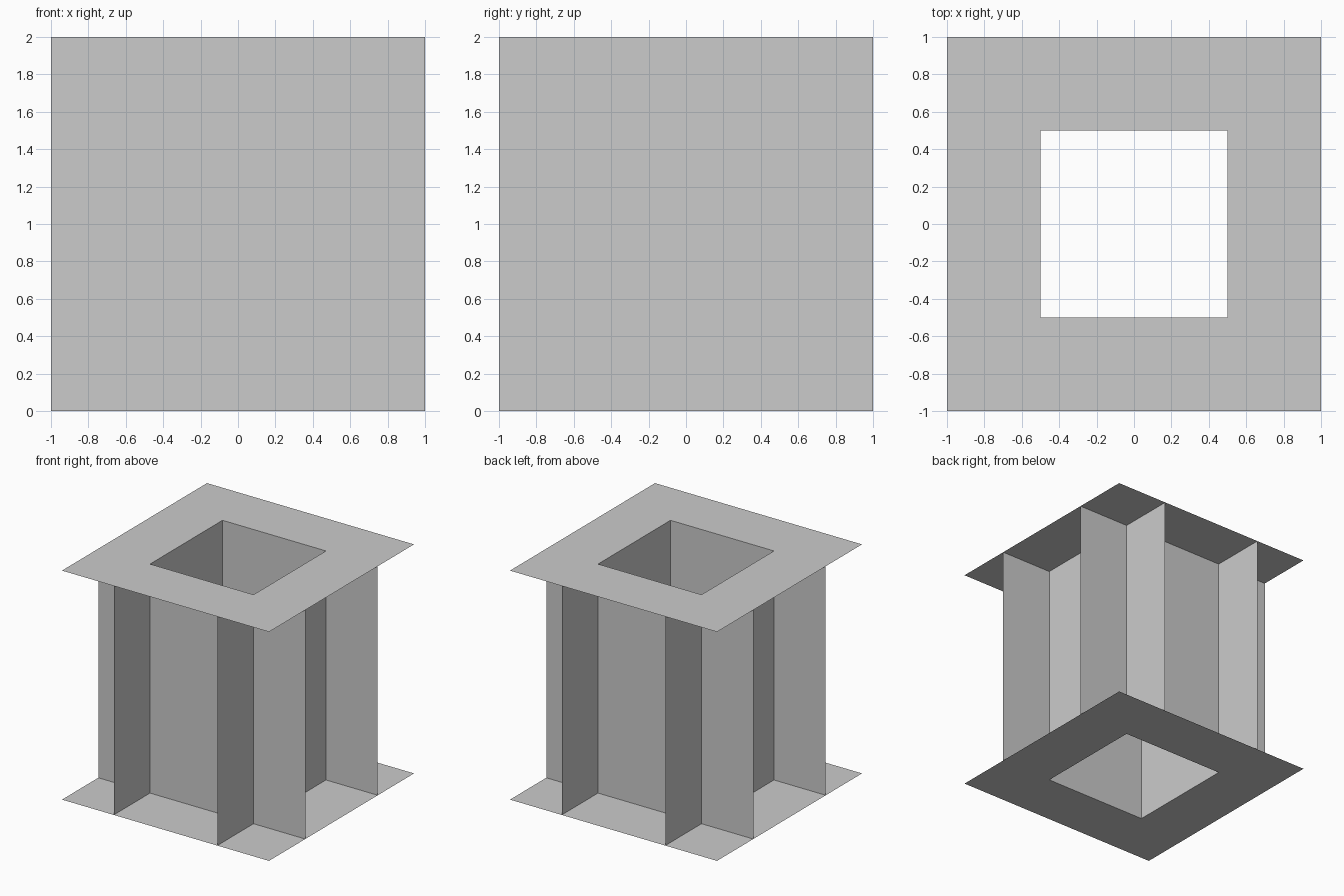
import bpy, bmesh
from mathutils import Vector

if "Cube" in bpy.data.objects:
    bpy.data.objects.remove(bpy.data.objects["Cube"])

OUTER, INNER, HEIGHT = 1.0, 0.5, 2.0


def finish(name, bm):
    mesh = bpy.data.meshes.new(name)
    bm.to_mesh(mesh)
    bm.free()
    bpy.context.collection.objects.link(bpy.data.objects.new(name, mesh))


def square(bm, r, z):
    return [bm.verts.new((sx * r, sy * r, z))
            for sx, sy in ((-1, -1), (1, -1), (1, 1), (-1, 1))]


def flange(name, z, up):
    # thin square frame with a square opening
    bm = bmesh.new()
    outer, inner = square(bm, OUTER, z), square(bm, INNER, z)
    for i in range(4):
        j = (i + 1) % 4
        quad = [outer[i], outer[j], inner[j], inner[i]]
        bm.faces.new(quad if up else quad[::-1])
    finish(name, bm)


def wall(name, along, normal):
    # thin full-height sheet, split where the crossing walls meet it
    bm = bmesh.new()
    cols = []
    for t in (-OUTER, -INNER, INNER, OUTER):
        p = along * t + normal * INNER
        cols.append([bm.verts.new((p.x, p.y, z)) for z in (0, HEIGHT)])
    for a, b in zip(cols, cols[1:]):
        bm.faces.new((a[0], b[0], b[1], a[1]))
    finish(name, bm)


# top and bottom flanges
flange("top_flange", HEIGHT, True)
flange("bottom_flange", 0, False)

# four crossing walls whose ends form the outer fins
X, Y = Vector((1, 0, 0)), Vector((0, 1, 0))
wall("front_wall", X, -Y)
wall("back_wall", -X, Y)
wall("right_wall", Y, X)
wall("left_wall", -Y, -X)
